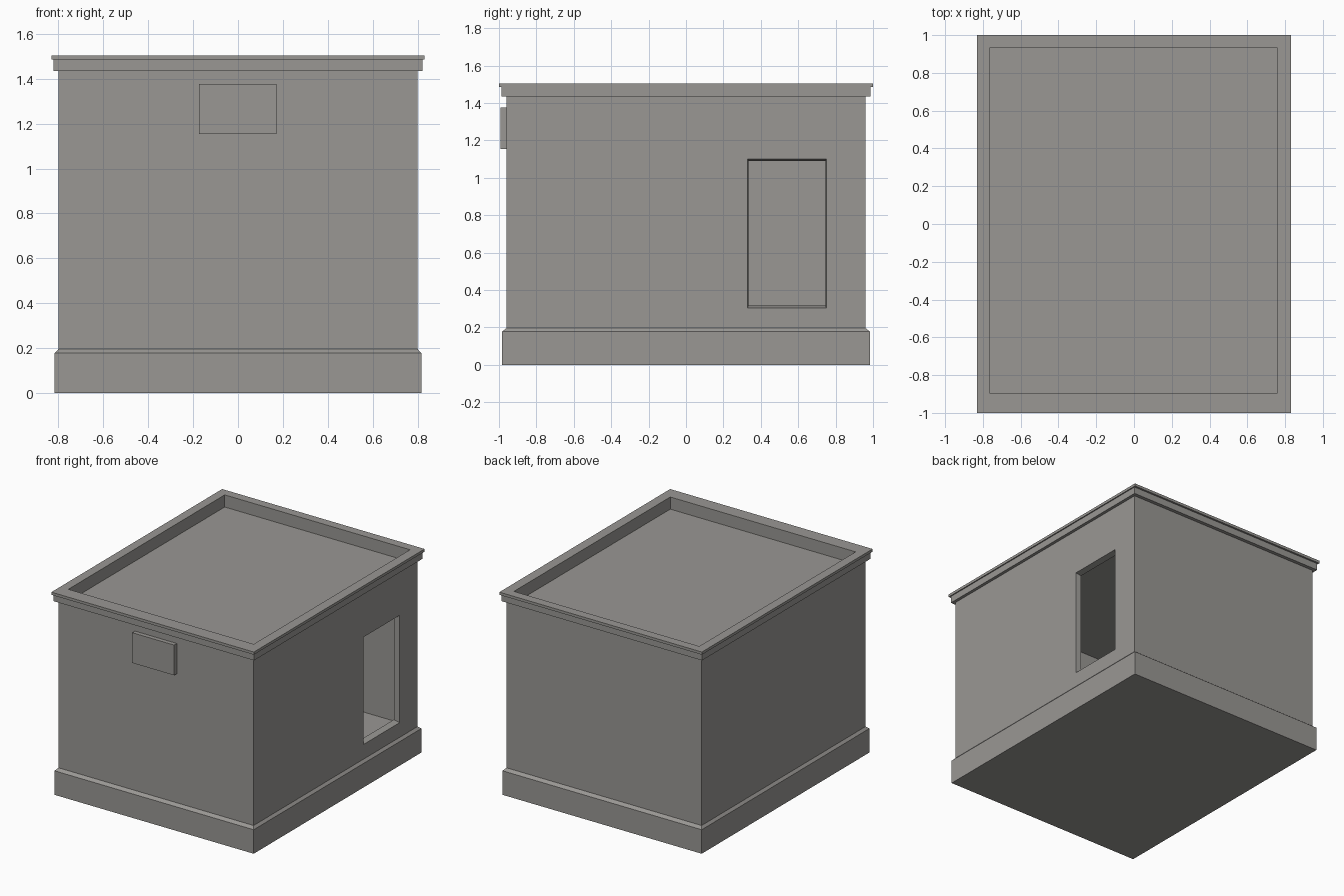
import bpy, bmesh

if "Cube" in bpy.data.objects:
    bpy.data.objects.remove(bpy.data.objects["Cube"])

stone = bpy.data.materials.new("warm grey stone")
stone.diffuse_color = (0.32, 0.31, 0.295, 1)
stone.use_nodes = True
stone.node_tree.nodes["Principled BSDF"].inputs["Base Color"].default_value = stone.diffuse_color


def finish(bm, name):
    bmesh.ops.recalc_face_normals(bm, faces=bm.faces)
    me = bpy.data.meshes.new(name)
    bm.to_mesh(me)
    bm.free()
    me.materials.append(stone)
    ob = bpy.data.objects.new(name, me)
    bpy.context.collection.objects.link(ob)


def box(name, x0, x1, y0, y1, z0, z1):
    bm = bmesh.new()
    bmesh.ops.create_cube(bm, size=1)
    for v in bm.verts:
        v.co = (x1 if v.co.x > 0 else x0,
                y1 if v.co.y > 0 else y0,
                z1 if v.co.z > 0 else z0)
    finish(bm, name)


def ring(bm, x0, x1, y0, y1, z):
    return [bm.verts.new((x, y, z)) for x, y in ((x0, y0), (x1, y0), (x1, y1), (x0, y1))]


def join(bm, a, b):
    return [bm.faces.new((a[i], a[(i + 1) % 4], b[(i + 1) % 4], b[i])) for i in range(4)]


# Inner faces of the walls, shared by the parapet, room and roof
IN = (-0.763, 0.757, -0.897, 0.934)
FLOOR, ROOF = 0.2, 1.415

# Building shell: plinth, chamfer, wall, cornice and cap, as half sizes and height
profile = [(0.817, 0.983, 0), (0.817, 0.983, 0.178), (0.80, 0.96, 0.196),
           (0.80, 0.96, 1.435), (0.822, 0.986, 1.435), (0.822, 0.986, 1.485),
           (0.83, 1.0, 1.485), (0.83, 1.0, 1.505)]
bm = bmesh.new()
rings = [ring(bm, -hx, hx, -hy, hy, z) for hx, hy, z in profile]
rings += [ring(bm, *IN, 1.505), ring(bm, *IN, FLOOR)]
sides = [join(bm, a, b) for a, b in zip(rings, rings[1:])]
bm.faces.new(rings[0])
bm.faces.new(rings[-1])

# Window opening in the right wall, slightly tapered inwards
outer_wall, inner_wall = sides[2][1], sides[8][1]


def opening(face, x, y0, y1, z0, z1):
    hole = [bm.verts.new((x, y, z)) for y, z in ((y0, z0), (y1, z0), (y1, z1), (y0, z1))]
    low, high = sorted({round(v.co.z, 4) for v in face.verts})
    frame = [min(face.verts, key=lambda v: abs(v.co.z - z) + s * v.co.y * 0.1)
             for z, s in ((low, 1), (low, -1), (high, -1), (high, 1))]
    bm.faces.remove(face)
    join(bm, frame, hole)
    return hole


outer = opening(outer_wall, 0.80, 0.33, 0.75, 0.305, 1.10)
inner = opening(inner_wall, IN[1], 0.334, 0.745, 0.318, 1.09)
join(bm, outer, inner)
finish(bm, "building_shell")

# Flat roof sunk behind the parapet
box("roof_slab", *IN, ROOF - 0.004, ROOF)

# Blank sign plate on the front wall
box("front_plate", -0.173, 0.171, -0.992, -0.96, 1.153, 1.377)
